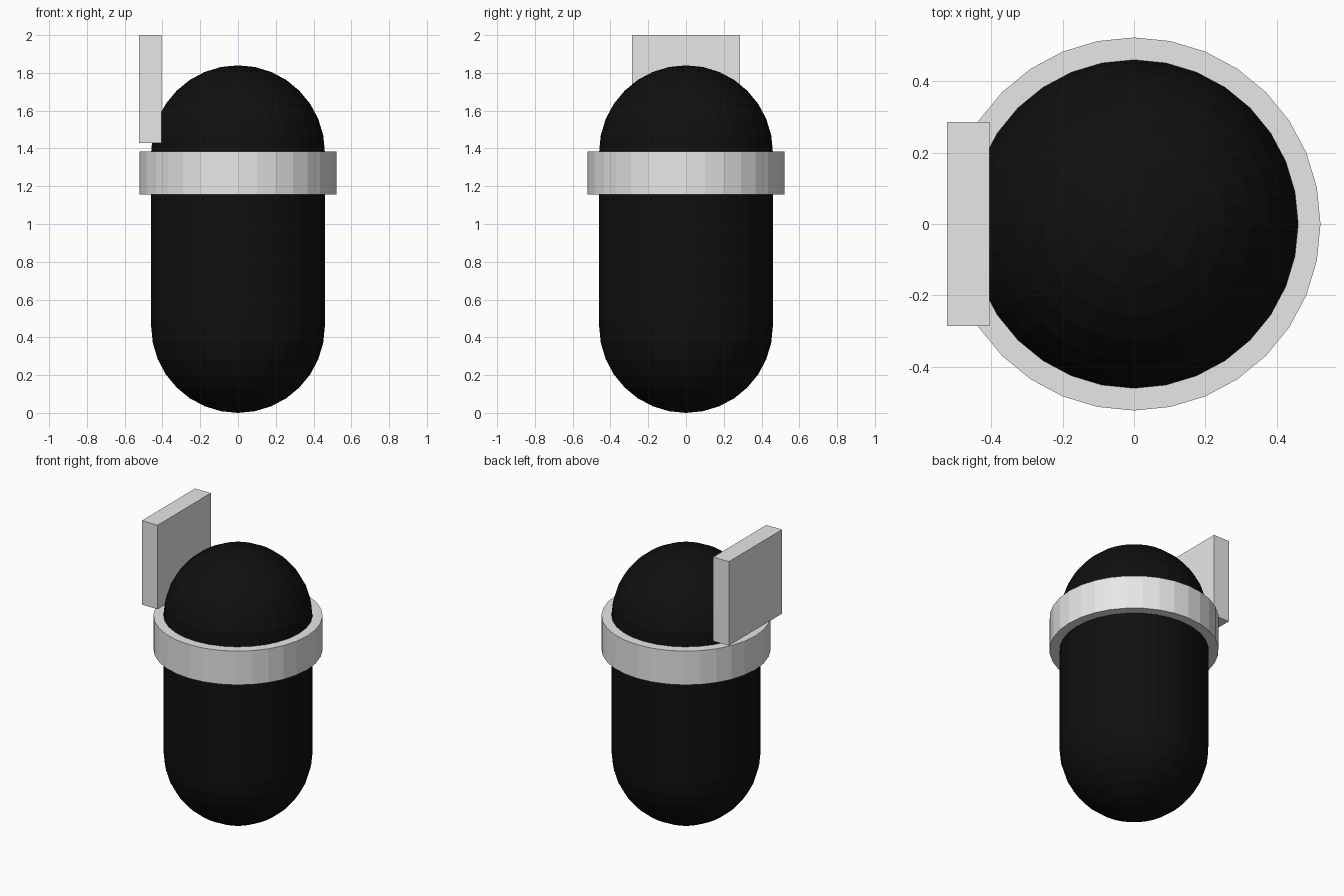
import bpy, bmesh, math
from mathutils import Matrix

if "Cube" in bpy.data.objects:
    bpy.data.objects.remove(bpy.data.objects["Cube"])

SIDES = 32
R = 0.46


def material(name, rgb):
    m = bpy.data.materials.new(name)
    m.diffuse_color = (*rgb, 1.0)
    m.use_nodes = True
    m.node_tree.nodes["Principled BSDF"].inputs["Base Color"].default_value = m.diffuse_color
    return m


def add_object(name, bm, mat):
    bmesh.ops.recalc_face_normals(bm, faces=bm.faces)
    me = bpy.data.meshes.new(name)
    bm.to_mesh(me)
    bm.free()
    me.materials.append(mat)
    ob = bpy.data.objects.new(name, me)
    bpy.context.collection.objects.link(ob)
    return ob


black = material("black", (0.005, 0.005, 0.005))
grey = material("light grey", (0.8, 0.8, 0.8))

# Body: a sphere with its upper half lifted to make a capsule
bm = bmesh.new()
bmesh.ops.create_uvsphere(bm, u_segments=SIDES, v_segments=16, radius=R)
equator = [e for e in bm.edges if all(abs(v.co.z) < 1e-4 for v in e.verts)]
upper = [f for f in bm.faces if f.calc_center_median().z > 0]
bmesh.ops.split_edges(bm, edges=equator)
for v in {v for f in upper for v in f.verts}:
    v.co.z += 2 * R
rims = [e for e in bm.edges if e.is_boundary]
bmesh.ops.bridge_loops(bm, edges=rims)
bmesh.ops.translate(bm, verts=bm.verts, vec=(0, 0, R))
add_object("capsule_body", bm, black)

# Collar band around the body
bm = bmesh.new()
bmesh.ops.create_cone(bm, cap_ends=True, segments=SIDES, radius1=0.522,
                      radius2=0.522, depth=0.23,
                      matrix=Matrix.Translation((0, 0, 1.27)))
add_object("collar_band", bm, grey)

# Upright plate on the left side
bm = bmesh.new()
bmesh.ops.create_cube(bm, size=1, matrix=Matrix.Translation((-0.464, 0, 1.714))
                      @ Matrix.Diagonal((0.118, 0.572, 0.572, 1)))
add_object("side_plate", bm, grey)
